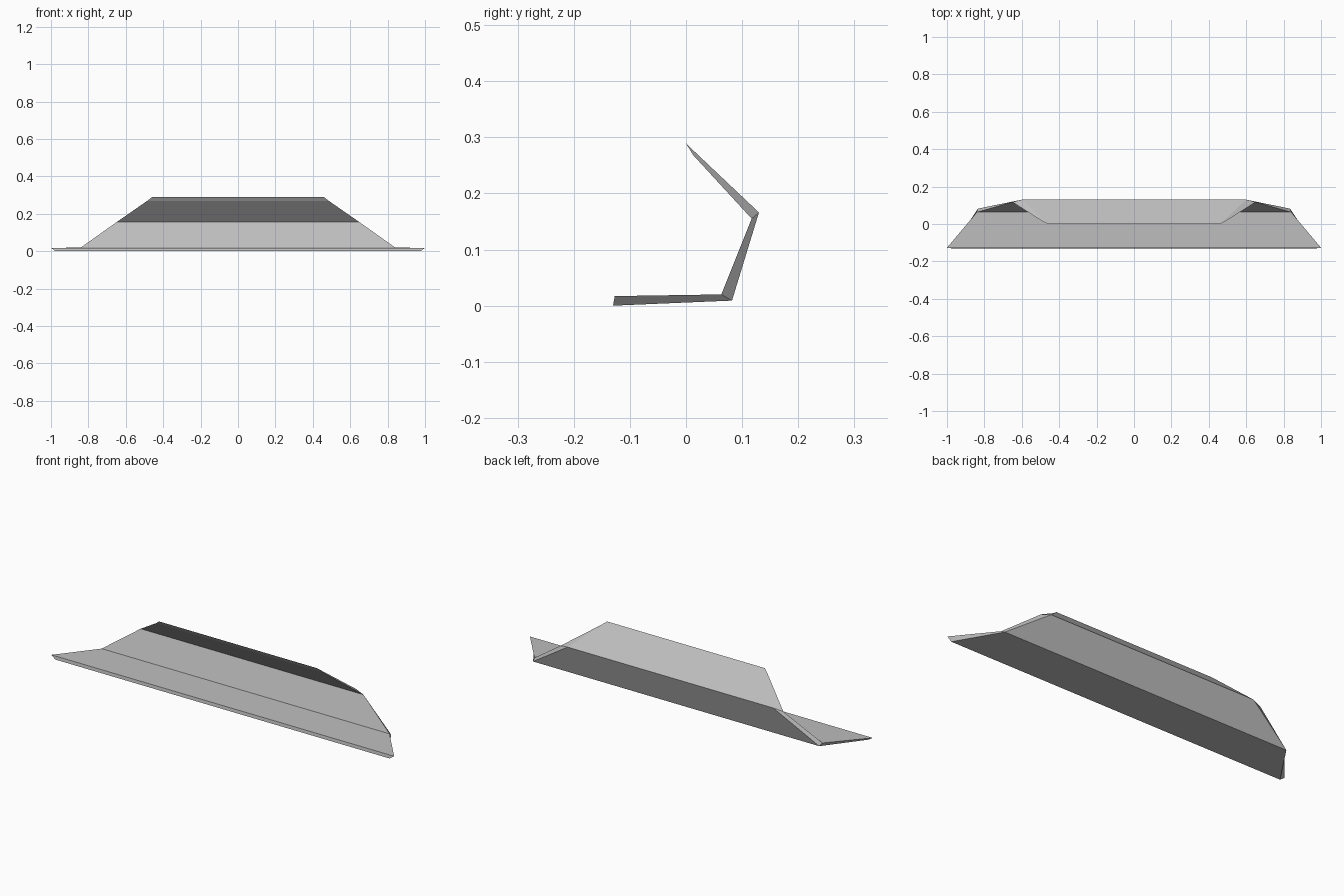
import bpy, bmesh

cube = bpy.data.objects.get("Cube")
if cube:
    bpy.data.objects.remove(cube, do_unlink=True)

# Single grey finish
grey = bpy.data.materials.new("plain_grey")
grey.use_nodes = True
colour = (0.52, 0.515, 0.515, 1)
grey.diffuse_color = colour
grey.node_tree.nodes["Principled BSDF"].inputs["Base Color"].default_value = colour

# Folded cross-section, from front lip to top edge: (half width, y, z)
outer = [(0.975, -0.13, 0.0), (0.835, 0.082, 0.009), (0.60, 0.13, 0.166), (0.46, 0.0, 0.289)]
inner = [(1.0, -0.127, 0.017), (0.84, 0.063, 0.02), (0.65, 0.117, 0.155), (0.487, 0.013, 0.268)]
loop = outer + inner[::-1]

bm = bmesh.new()
left = [bm.verts.new(p) for p in loop]
right = [bm.verts.new((-x, y, z)) for x, y, z in loop]

# Long panels spanning the width
n = len(loop)
for i in range(n):
    j = (i + 1) % n
    bm.faces.new((left[i], left[j], right[j], right[i]))

# End caps, one quad per fold
for side in (left, right):
    for i in range(len(outer) - 1):
        bm.faces.new((side[i], side[i + 1], side[n - 2 - i], side[n - 1 - i]))

bmesh.ops.recalc_face_normals(bm, faces=bm.faces)
mesh = bpy.data.meshes.new("folded_panel")
bm.to_mesh(mesh)
bm.free()
mesh.materials.append(grey)
panel = bpy.data.objects.new("folded_panel", mesh)
bpy.context.collection.objects.link(panel)
